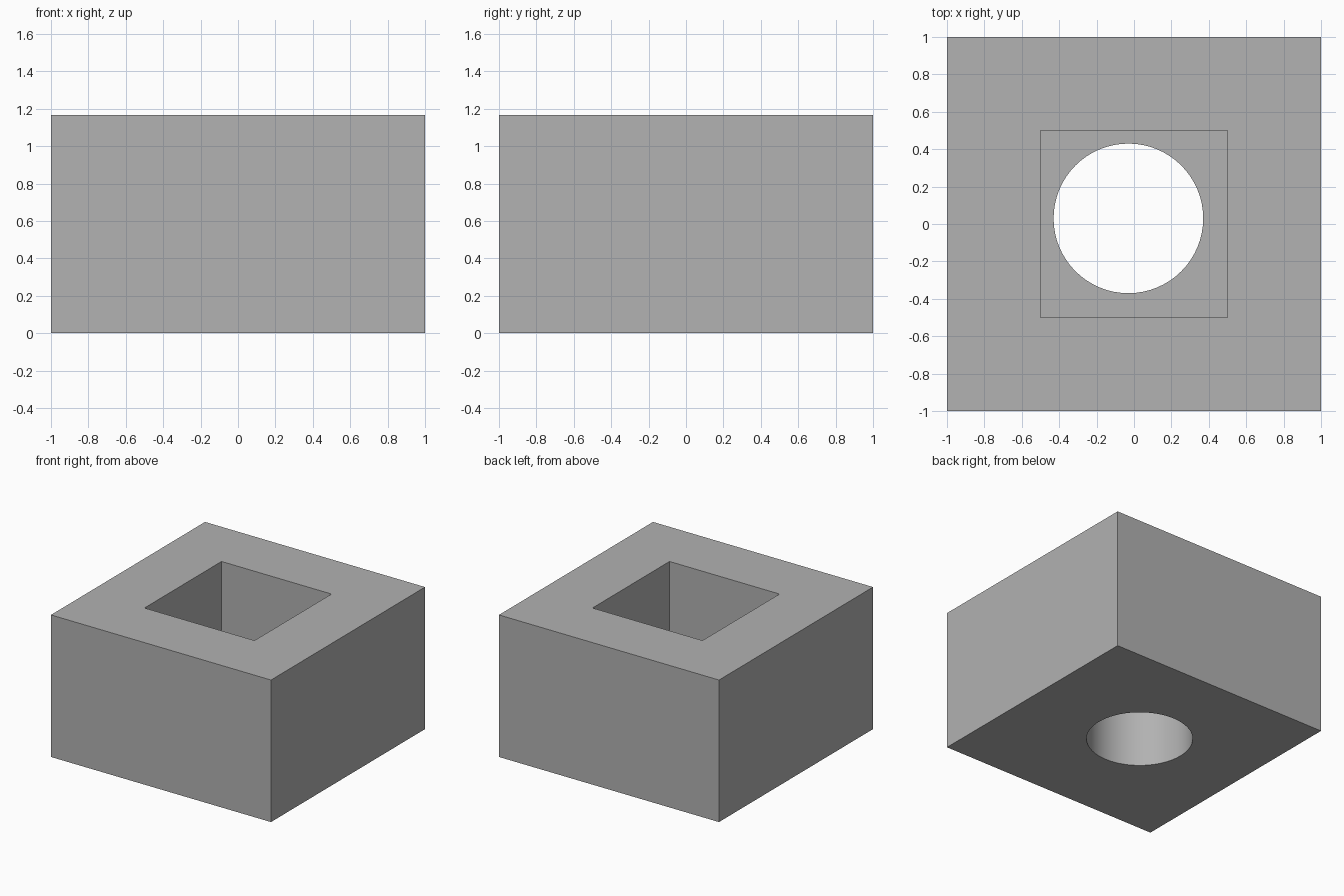
import bpy
import math

cube = bpy.data.objects.get("Cube")
if cube:
    bpy.data.objects.remove(cube, do_unlink=True)

HEIGHT = 1.167
FLOOR = 0.5  # height of the pocket floor

grey = bpy.data.materials.new("mid grey")
grey.use_nodes = True
colour = (0.445, 0.445, 0.445, 1)
grey.diffuse_color = colour
grey.node_tree.nodes["Principled BSDF"].inputs["Base Color"].default_value = colour


def box(name, width, z0, z1):
    bpy.ops.mesh.primitive_cube_add(size=1, location=(0, 0, (z0 + z1) / 2))
    ob = bpy.context.object
    ob.name = name
    ob.scale = (width, width, z1 - z0)
    bpy.ops.object.transform_apply(location=True, rotation=False, scale=True)
    ob.data.materials.append(grey)
    return ob


def cut(target, cutter):
    mod = target.modifiers.new(cutter.name, 'BOOLEAN')
    mod.operation = 'DIFFERENCE'
    mod.solver = 'EXACT'
    mod.object = cutter
    bpy.context.view_layer.objects.active = target
    bpy.ops.object.modifier_apply(modifier=mod.name)
    bpy.data.objects.remove(cutter, do_unlink=True)


# Solid block
block = box("block", 2, 0, HEIGHT)

# Square pocket in the top
cut(block, box("pocket_cutter", 1, FLOOR, HEIGHT + 0.2))

# Slightly off-centre round hole through the pocket floor
bpy.ops.mesh.primitive_cylinder_add(vertices=64, radius=0.4, depth=FLOOR + 0.4,
                                    location=(-0.03, 0.03, FLOOR / 2))
hole = bpy.context.object
hole.name = "hole_cutter"
hole.data.materials.append(grey)
cut(block, hole)

# Smooth hole wall, sharp edges
bpy.ops.object.select_all(action='DESELECT')
block.select_set(True)
bpy.context.view_layer.objects.active = block
bpy.ops.object.shade_smooth_by_angle(angle=math.radians(30))
